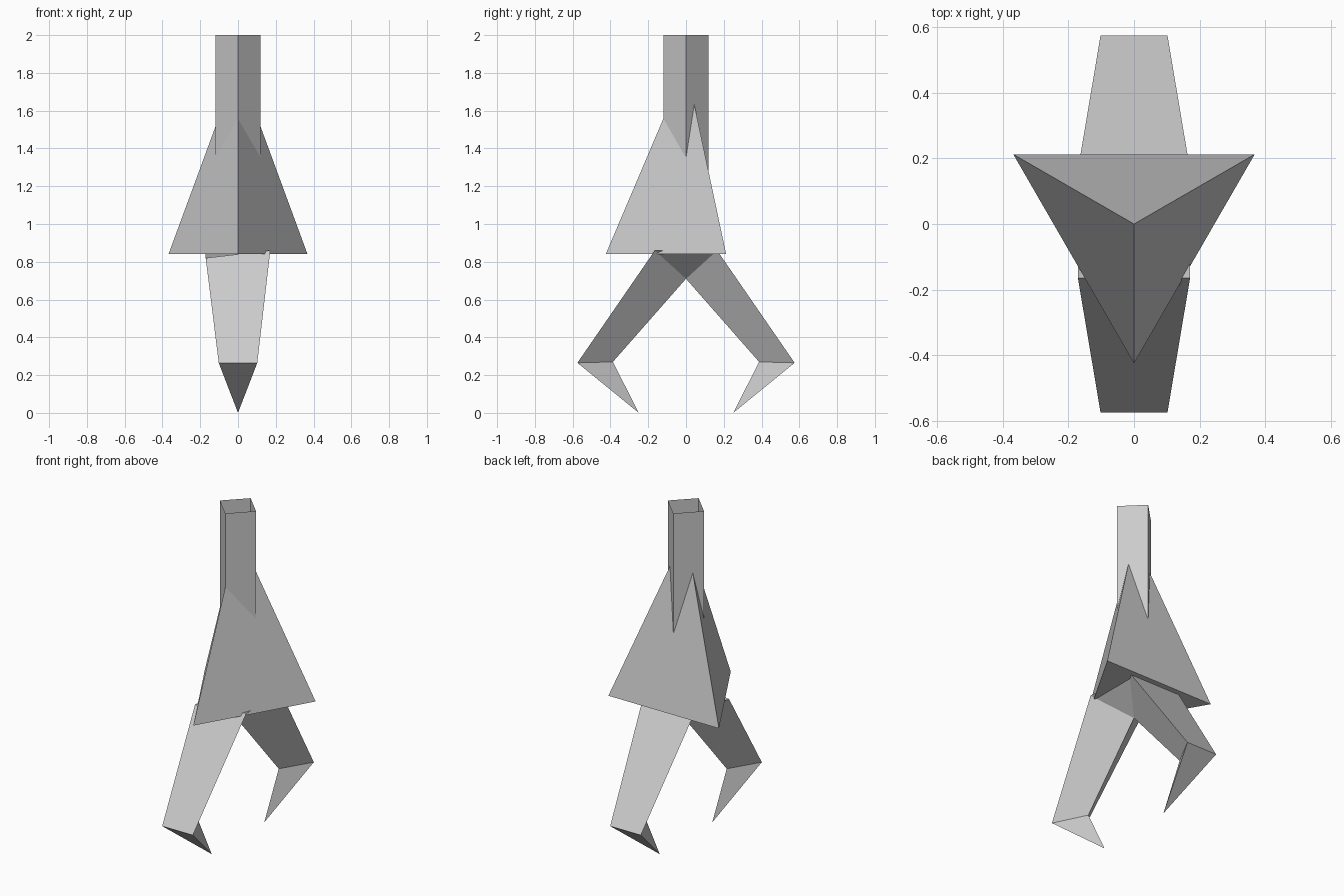
import bpy, bmesh, math

if "Cube" in bpy.data.objects:
    bpy.data.objects.remove(bpy.data.objects["Cube"])


def finish(name, bm):
    bmesh.ops.recalc_face_normals(bm, faces=bm.faces)
    mesh = bpy.data.meshes.new(name)
    bm.to_mesh(mesh)
    bm.free()
    obj = bpy.data.objects.new(name, mesh)
    bpy.context.collection.objects.link(obj)
    return obj


def ring(bm, radius, z, sides):
    pts = []
    for i in range(sides):
        a = -math.pi / 2 + 2 * math.pi * i / sides
        pts.append(bm.verts.new((radius * math.cos(a), radius * math.sin(a), z)))
    return pts


# Open square tube, turned corner-forward
bm = bmesh.new()
low, high = ring(bm, 0.12, 1.1, 4), ring(bm, 0.12, 2.0, 4)
for i in range(4):
    j = (i + 1) % 4
    bm.faces.new((low[i], low[j], high[j], high[i]))
finish("neck_tube", bm)

# Three-sided pyramid body with a corner to the front
bm = bmesh.new()
base = ring(bm, 0.425, 0.84, 3)
apex = bm.verts.new((0, 0, 1.84))
bm.faces.new(base)
for i in range(3):
    bm.faces.new((base[i], base[(i + 1) % 3], apex))
finish("body_cone", bm)

# Downward pyramid hip; its front and back faces are drawn out into legs
bm = bmesh.new()
tip = bm.verts.new((0, 0, 0.71))
hip = {(sx, sy): bm.verts.new((0.171 * sx, 0.165 * sy, 0.82 if sx < 0 and sy < 0 else 0.86))
       for sx in (-1, 1) for sy in (-1, 1)}
bm.faces.new((hip[-1, -1], hip[1, -1], hip[1, 1]))
bm.faces.new((hip[-1, -1], hip[1, 1], hip[-1, 1]))
for sx in (-1, 1):
    bm.faces.new((hip[sx, -1], hip[sx, 1], tip))

for sy in (-1, 1):
    upper = [hip[-1, sy], hip[1, sy], tip]
    knee = [bm.verts.new(p) for p in ((-0.102, 0.575 * sy, 0.265),
                                      (0.102, 0.575 * sy, 0.265),
                                      (0, 0.387 * sy, 0.27))]
    toe = bm.verts.new((0, 0.25 * sy, 0))
    for i in range(3):
        j = (i + 1) % 3
        bm.faces.new((upper[i], upper[j], knee[j], knee[i]))
        bm.faces.new((knee[i], knee[j], toe))
finish("hip_and_legs", bm)
